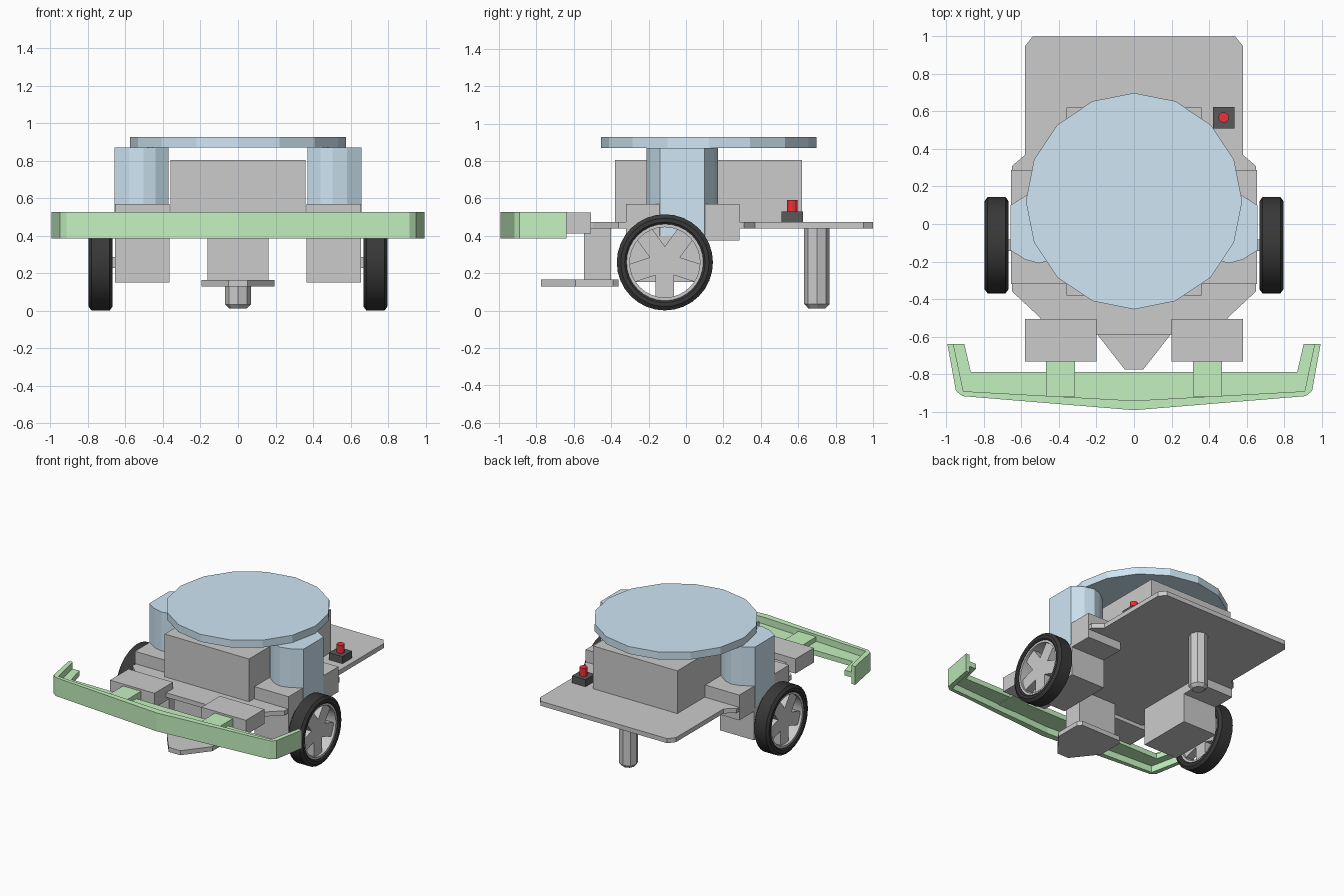
import bpy, bmesh, math

if "Cube" in bpy.data.objects:
    bpy.data.objects.remove(bpy.data.objects["Cube"])


def material(name, rgb):
    m = bpy.data.materials.new(name)
    m.diffuse_color = (*rgb, 1)
    m.use_nodes = True
    m.node_tree.nodes["Principled BSDF"].inputs["Base Color"].default_value = m.diffuse_color
    return m


BLUE = material("blue", (0.62, 0.79, 0.90))
GREEN = material("green", (0.55, 0.88, 0.52))
DARK = material("dark", (0.10, 0.10, 0.10))
RUBBER = material("rubber", (0.04, 0.04, 0.04))
RED = material("red", (0.85, 0.03, 0.04))


def finish(bm, name, mat=None):
    bmesh.ops.recalc_face_normals(bm, faces=bm.faces)
    me = bpy.data.meshes.new(name)
    bm.to_mesh(me)
    bm.free()
    ob = bpy.data.objects.new(name, me)
    bpy.context.collection.objects.link(ob)
    if mat:
        me.materials.append(mat)
    return ob


def prism(name, pts, z0, z1, mat=None):
    """Extrude an xy outline from z0 to z1."""
    bm = bmesh.new()
    face = bm.faces.new([bm.verts.new((x, y, z0)) for x, y in pts])
    ext = bmesh.ops.extrude_face_region(bm, geom=[face])["geom"]
    bmesh.ops.translate(bm, vec=(0, 0, z1 - z0),
                        verts=[v for v in ext if isinstance(v, bmesh.types.BMVert)])
    return finish(bm, name, mat)


def box(name, x0, x1, y0, y1, z0, z1, mat=None):
    return prism(name, [(x0, y0), (x1, y0), (x1, y1), (x0, y1)], z0, z1, mat)


def mirrored(half):
    """Complete a right-hand half outline across x = 0."""
    return half + [(-x, y) for x, y in reversed(half) if x > 0]


def circle(cx, cy, r, n):
    return [(cx + r * math.sin(2 * math.pi * i / n), cy + r * math.cos(2 * math.pi * i / n))
            for i in range(n)]


def ring(name, profile, centre, n, mat=None):
    """Spin a closed (x, radius) profile around the x axis."""
    bm = bmesh.new()
    loops = []
    for i in range(n):
        a = 2 * math.pi * i / n
        loops.append([bm.verts.new((centre[0] + x, centre[1] + r * math.sin(a),
                                    centre[2] + r * math.cos(a))) for x, r in profile])
    k = len(profile)
    for i in range(n):
        a, b = loops[i], loops[(i + 1) % n]
        for j in range(k):
            bm.faces.new((a[j], a[(j + 1) % k], b[(j + 1) % k], b[j]))
    ob = finish(bm, name, mat)
    bpy.ops.object.select_all(action='DESELECT')
    ob.select_set(True)
    bpy.context.view_layer.objects.active = ob
    bpy.ops.object.shade_smooth_by_angle(angle=math.radians(25))
    return ob


# Chassis plate and body box
prism("chassis_plate", mirrored([(0.48, -0.59), (0.50, -0.50), (0.65, -0.36), (0.65, 0.31),
                                 (0.58, 0.37), (0.58, 0.95), (0.54, 1.0)]), 0.44, 0.475)
box("body_box", -0.36, 0.36, -0.38, 0.62, 0.475, 0.805)

# Top disc
prism("top_disc", circle(0, 0.122, 0.577, 16), 0.87, 0.927, BLUE)

# Rear skid: octagonal post with a tapered foot
r = 0.068
skid = prism("rear_skid", circle(0, 0.70, r, 8), 0.035, 0.44)
bm = bmesh.new()
bm.from_mesh(skid.data)
foot = min(bm.faces, key=lambda f: f.calc_center_median().z)
inset = bmesh.ops.inset_region(bm, faces=[foot], thickness=0.022)
bmesh.ops.translate(bm, verts=foot.verts, vec=(0, 0, -0.023))
bm.to_mesh(skid.data)
bm.free()

# Front lower sensor
box("front_sensor_post", -0.163, 0.163, -0.545, -0.40, 0.165, 0.44)
prism("front_sensor_plate", mirrored([(0.05, -0.775), (0.195, -0.59), (0.195, -0.39),
                                      (0.17, -0.36)]), 0.13, 0.165)

# Power button
box("button_base", 0.42, 0.535, 0.51, 0.625, 0.475, 0.53, DARK)
prism("button", circle(0.478, 0.568, 0.028, 12), 0.53, 0.592, RED)

# Bumper: tall front wall with a shelf behind it
outer = [(0, -0.993), (0.915, -0.918), (0.95, -0.89), (0.995, -0.64)]
inner = [(0.963, -0.64), (0.91, -0.892), (0, -0.942)]
prism("bumper_wall", mirrored(outer + inner), 0.385, 0.527, GREEN)
shelf = [(0, -0.96), (0.91, -0.90), (0.975, -0.64), (0.905, -0.64), (0.87, -0.79), (0, -0.79)]
prism("bumper_shelf", mirrored(shelf), 0.435, 0.475, GREEN)

# Parts repeated on both sides
post = [(0.37, 0.10), (0.44, 0.15), (0.505, 0.17), (0.58, 0.15), (0.659, 0.10),
        (0.659, -0.14), (0.58, -0.19), (0.505, -0.21), (0.44, -0.19), (0.37, -0.14)]
WY, WZ, WX = -0.113, 0.258, 0.733
tyre = [(-0.055, 0.205), (-0.063, 0.215), (-0.063, 0.236), (-0.048, 0.257),
        (0.048, 0.257), (0.063, 0.236), (0.063, 0.215), (0.055, 0.205)]
rim = [(-0.05, 0.188), (-0.05, 0.206), (0.05, 0.206), (0.05, 0.188)]
for s, side in ((1, "right"), (-1, "left")):
    def sbox(name, x0, x1, *rest):
        box(f"{side}_{name}", min(s * x0, s * x1), max(s * x0, s * x1), *rest)

    # Motor housing, support post, front sensor and bumper arm
    sbox("motor_housing", 0.365, 0.656, -0.32, 0.287, 0.375, 0.57)
    sbox("motor", 0.365, 0.656, -0.32, 0.107, 0.152, 0.375)
    prism(f"{side}_disc_post", [(s * x, y) for x, y in post], 0.40, 0.87, BLUE)
    sbox("bump_sensor", 0.20, 0.58, -0.732, -0.507, 0.412, 0.525)
    sbox("bumper_arm", 0.315, 0.47, -0.92, -0.73, 0.43, 0.51, GREEN)

    # Wheel: tyre, rim, five spokes and axle
    c = (s * WX, WY, WZ)
    ring(f"{side}_tyre", tyre, c, 32, RUBBER)
    ring(f"{side}_rim", rim, c, 32)
    for i in range(5):
        a = math.radians(-90 + 72 * i)
        spoke = prism(f"{side}_spoke_{i + 1}",
                      [(0, -0.05), (0.195, -0.05), (0.195, 0.05), (0, 0.05)], -0.03, 0.03)
        # Spoke plane stands upright, facing along x
        for v in spoke.data.vertices:
            u, w, d = v.co
            v.co = (c[0] + d, WY + u * math.cos(a) - w * math.sin(a),
                    WZ + u * math.sin(a) + w * math.cos(a))
    sbox("axle", 0.65, 0.72, WY - 0.03, WY + 0.03, WZ - 0.03, WZ + 0.03)
